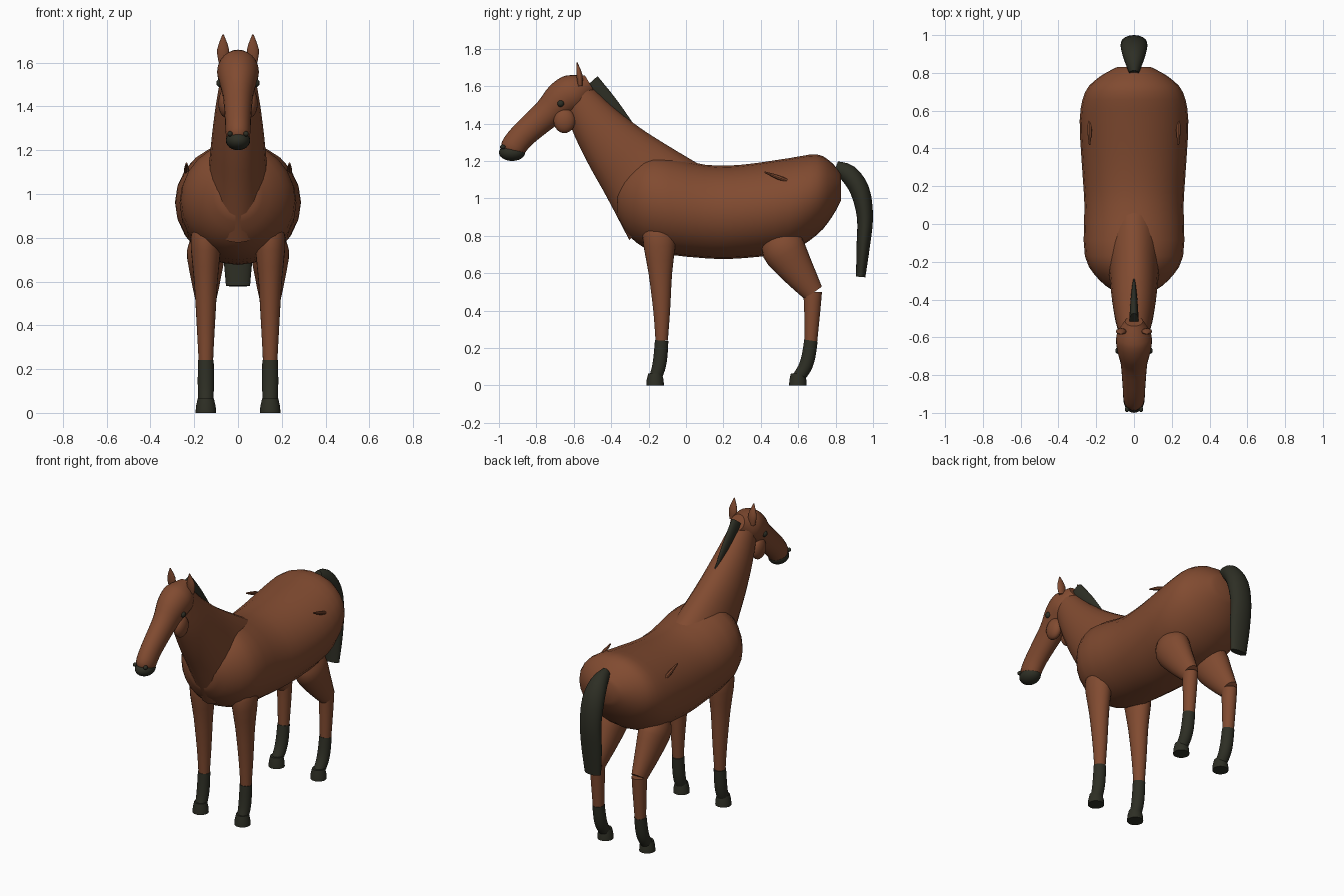
import bpy
import bmesh
import math
from mathutils import Vector

cube = bpy.data.objects.get("Cube")
if cube:
    bpy.data.objects.remove(cube, do_unlink=True)


def make_material(name, red, green, blue):
    material = bpy.data.materials.new(name)
    material.use_nodes = True
    colour = (red, green, blue, 1)
    material.diffuse_color = colour
    shader = material.node_tree.nodes["Principled BSDF"]
    shader.inputs["Base Color"].default_value = colour
    shader.inputs["Roughness"].default_value = .8
    return material


coat = make_material("chestnut coat", .22, .07, .03)
dark = make_material("dark hair and hooves", .027, .028, .018)


def finish(bm, name, material, paired):
    """Turn a bmesh into a smooth shaded object, mirrored when it is one of a pair."""
    bmesh.ops.recalc_face_normals(bm, faces=bm.faces)
    mesh = bpy.data.meshes.new(name)
    bm.to_mesh(mesh)
    bm.free()
    mesh.materials.append(material)
    part = bpy.data.objects.new(name, mesh)
    bpy.context.collection.objects.link(part)
    bpy.ops.object.select_all(action="DESELECT")
    part.select_set(True)
    bpy.context.view_layer.objects.active = part
    bpy.ops.object.shade_smooth_by_angle(angle=math.radians(40))
    if paired:
        mirror = part.modifiers.new("other side", "MIRROR")
        mirror.use_mirror_merge = False


def spline(sections, steps):
    """Smooth the sections with a curve that passes through every one of them."""
    keys = [Vector(section) for section in sections]
    padded = [keys[0]] + keys + [keys[-1]]
    path = []
    for a, b, c, d in zip(padded, padded[1:], padded[2:], padded[3:]):
        for step in range(steps):
            t = step / steps
            bend = (2 * a - 5 * b + 4 * c - d) * t + (3 * b - a - 3 * c + d) * t * t
            path.append(b + (c - a + bend) * t / 2)
    return path + [keys[-1]]


def tube(name, material, sections, start_ratio=1, end_ratio=1, x=0,
         heading=None, steps=3, segments=24):
    """Loft ellipses along (y, z, radius); the ratios set width against depth.

    Rings stand square to the path unless a fixed heading is given.
    """
    bm = bmesh.new()
    path = spline(sections, steps)
    last = len(path) - 1
    rings = []
    for index, (y, z, radius) in enumerate(path):
        ahead = path[min(index + 1, last)] - path[max(index - 1, 0)]
        along = Vector(heading or ahead.xy).normalized()
        ratio = start_ratio + (end_ratio - start_ratio) * index / last
        depth = Vector((0, -along.y, along.x)) * radius
        width = Vector((radius * ratio, 0, 0))
        ring = []
        for corner in range(segments):
            angle = math.tau * corner / segments
            offset = depth * math.cos(angle) + width * math.sin(angle)
            ring.append(bm.verts.new(Vector((x, y, z)) + offset))
        rings.append(ring)
    for lower, upper in zip(rings, rings[1:]):
        for i in range(segments):
            j = (i + 1) % segments
            bm.faces.new((lower[i], lower[j], upper[j], upper[i]))
    bm.faces.new(rings[0])
    bm.faces.new(rings[-1])
    finish(bm, name, material, x > 0)


def ball(name, material, centre, size):
    """Ellipsoid with its own half sizes, paired when it is off centre."""
    bm = bmesh.new()
    bmesh.ops.create_uvsphere(bm, u_segments=20, v_segments=12, radius=1)
    bmesh.ops.scale(bm, vec=size, verts=bm.verts)
    bmesh.ops.translate(bm, vec=centre, verts=bm.verts)
    finish(bm, name, material, centre[0] > 0)


leg_x = .147
backward = (1, 0)
downward = (0, -1)


def lower_leg(label, y, lean):
    """Dark sock that sweeps forward by the lean, standing on a flared hoof."""
    foot = y - lean
    tube(label + "_socks", dark, [
        (y, .24, .036),
        (y - lean / 5, .15, .037),
        (y - lean / 2, .09, .036),
        (foot, .04, .033),
    ], x=leg_x)
    tube(label + "_hooves", dark, [
        (foot, .065, .037),
        (foot, .03, .045),
        (foot, 0, .047),
    ], x=leg_x, heading=downward, steps=1)


# Barrel, from chest to rump
tube("body", coat, [
    (-.365, 1, .1),
    (-.3, .985, .19),
    (-.17, .975, .26),
    (.1, .93, .25),
    (.3, .93, .25),
    (.55, .965, .25),
    (.7, 1.02, .215),
    (.78, 1.045, .145),
    (.83, 1.06, .07),
], .9, 1.3, heading=backward)

# Neck and head
tube("neck", coat, [
    (-.1, .97, .28),
    (-.27, 1.15, .21),
    (-.38, 1.27, .17),
    (-.49, 1.41, .13),
    (-.58, 1.55, .09),
], .55, .85)
tube("head", coat, [
    (-.515, 1.615, .05),
    (-.59, 1.57, .1),
    (-.66, 1.53, .1),
    (-.74, 1.455, .08),
    (-.87, 1.34, .07),
    (-.93, 1.265, .066),
    (-.945, 1.24, .04),
], .95, .8)
ball("muzzle", dark, (0, -.93, 1.245), (.056, .07, .045))
ball("cheeks", coat, (.055, -.65, 1.415), (.035, .058, .066))
ball("eyes", dark, (.083, -.67, 1.507), (.016, .018, .018))
ball("nostrils", dark, (.037, -.98, 1.275), (.012, .015, .012))
tube("ears", coat, [
    (-.565, 1.6, .012),
    (-.57, 1.66, .016),
    (-.583, 1.728, .002),
], 1.7, 1.7, x=.068)

# Mane along the crest and the hanging tail
tube("mane", dark, [
    (-.51, 1.62, .05),
    (-.4, 1.5, .04),
    (-.28, 1.38, .01),
], .5, .4)
tube("tail", dark, [
    (.8, 1.165, .035),
    (.87, 1.13, .05),
    (.93, 1.04, .052),
    (.957, .9, .043),
    (.948, .75, .036),
    (.934, .58, .025),
], .75, 2.2)

# Front legs
tube("front_legs", coat, [
    (-.14, .87, .06),
    (-.143, .8, .09),
    (-.137, .6, .063),
    (-.13, .4, .045),
    (-.13, .24, .033),
], .7, 1, x=leg_x)
lower_leg("front", -.13, .035)

# Hind legs, bent at the hock, with a fold on the hip
tube("thighs", coat, [
    (.48, .82, .07),
    (.515, .74, .115),
    (.585, .63, .095),
    (.68, .495, .057),
], .75, .75, x=leg_x)
tube("hind_shins", coat, [
    (.677, .5, .05),
    (.675, .4, .043),
    (.668, .23, .033),
], .85, 1, x=leg_x)
lower_leg("hind", .668, .07)
tube("hip_folds", coat, [
    (.42, 1.14, .004),
    (.5, 1.11, .012),
    (.58, 1.08, .004),
], x=.235, segments=8)
